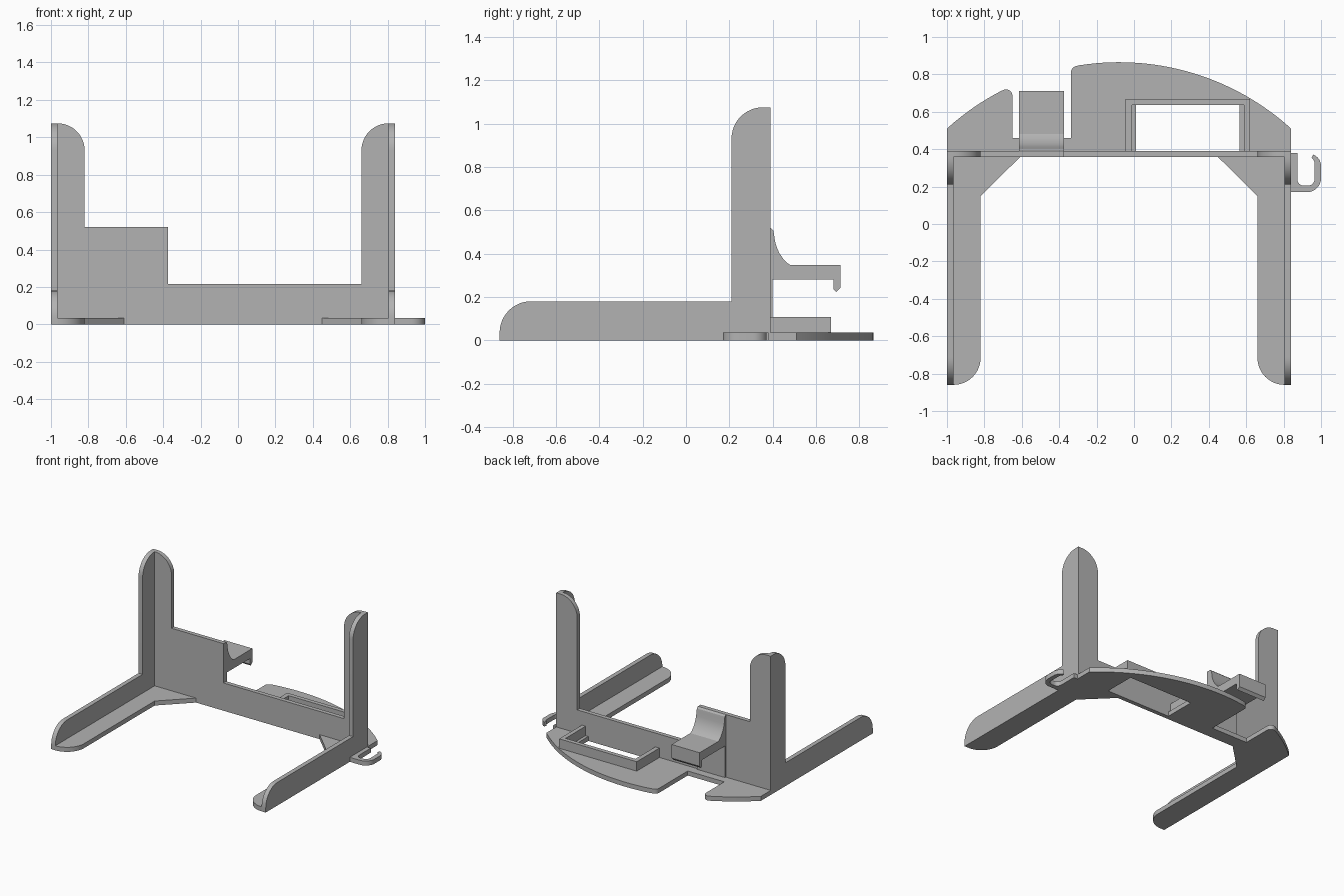
import bpy, bmesh
from math import radians, cos, sin, sqrt

cube = bpy.data.objects.get("Cube")
if cube:
    bpy.data.objects.remove(cube, do_unlink=True)

grey = bpy.data.materials.new("plain grey")
grey.use_nodes = True
COLOUR = (0.45, 0.45, 0.45, 1)
grey.diffuse_color = COLOUR
grey.node_tree.nodes["Principled BSDF"].inputs["Base Color"].default_value = COLOUR

# Main dimensions
T = 0.035                     # sheet thickness
MID = -0.08                   # mirror plane of the frame
LEFT, RIGHT = -1.0, 0.84      # outer faces of the two walls
FRONT, PLATE, BACK = -0.86, 0.357, 0.39
ARM, HIGH, LOW = 0.18, 1.075, 0.18
R = ARM - T                   # rounded ends


def arc(cx, cy, r, start, end, steps=12):
    """Points along a circular arc, angles in degrees."""
    angles = [radians(start + (end - start) * i / steps) for i in range(steps + 1)]
    return [(cx + r * cos(a), cy + r * sin(a)) for a in angles]


def mirror(points):
    return [(2 * MID - x, y) for x, y in reversed(points)]


def prism(name, outline, axis, lo, hi):
    """Extrude a flat outline along one axis from lo to hi."""
    place = {"x": lambda p: (lo, p[0], p[1]),
             "y": lambda p: (p[0], lo, p[1]),
             "z": lambda p: (p[0], p[1], lo)}[axis]
    shift = [(hi - lo) if axis == a else 0 for a in "xyz"]
    bm = bmesh.new()
    face = bm.faces.new([bm.verts.new(place(p)) for p in outline])
    new = bmesh.ops.extrude_face_region(bm, geom=[face])["geom"]
    bmesh.ops.translate(bm, vec=shift, verts=[v for v in new if isinstance(v, bmesh.types.BMVert)])
    bmesh.ops.recalc_face_normals(bm, faces=bm.faces)
    mesh = bpy.data.meshes.new(name)
    bm.to_mesh(mesh)
    bm.free()
    mesh.materials.append(grey)
    obj = bpy.data.objects.new(name, mesh)
    bpy.context.collection.objects.link(obj)
    bpy.ops.object.select_all(action="DESELECT")
    obj.select_set(True)
    bpy.context.view_layer.objects.active = obj
    bpy.ops.object.shade_smooth_by_angle(angle=radians(30))
    return obj


# L-shaped side walls with rounded tips
wall = ([(BACK, 0), (FRONT, 0)] + arc(FRONT + R, LOW - R, R, 180, 90)
        + [(BACK - ARM, LOW)] + arc(BACK - T, HIGH - R, R, 180, 90) + [(BACK, HIGH)])
prism("right_side_wall", wall, "x", LEFT, LEFT + T)
prism("left_side_wall", wall, "x", RIGHT - T, RIGHT)

# Back plate with two rounded uprights and a stepped middle
upright = arc(LEFT + T, HIGH - R, R, 90, 0)
plate = ([(LEFT + T, 0)] + upright + [(LEFT + ARM, 0.52), (-0.375, 0.52), (-0.375, 0.215),
         (RIGHT - ARM, 0.215)] + mirror(upright) + [(RIGHT - T, 0)])
prism("back_plate", plate, "y", PLATE, BACK)

# Floor flanges along the arms, with corner gussets
flange = ([(LEFT + T, PLATE), (LEFT + T, FRONT)] + arc(LEFT + T, FRONT + R, R, -90, 0)
          + [(LEFT + ARM, 0.15), (-0.61, PLATE)])
prism("right_floor_flange", flange, "z", 0, T)
prism("left_floor_flange", mirror(flange), "z", 0, T)

# Curved rear shelf, notched under the clip and open inside the tray
BOW, BOW_Y = 1.37, -0.505


def bow(x0, x1, steps):
    xs = [x0 + (x1 - x0) * i / steps for i in range(steps + 1)]
    return [(x, BOW_Y + sqrt(BOW ** 2 - (x - MID) ** 2)) for x in xs]


shelf = ([(LEFT, BACK)] + bow(LEFT, -0.71, 8) + arc(-0.685, 0.685, 0.035, 100, 0, 6)
         + [(-0.65, 0.46), (-0.337, 0.46)] + arc(-0.302, 0.81, 0.035, 180, 100, 6)
         + bow(-0.29, RIGHT, 28)
         + [(RIGHT, BACK), (0.565, BACK), (0.565, 0.635), (0.01, 0.635), (0.01, BACK)])
prism("rear_shelf", shelf, "z", 0, T)

# Raised rim around the opening
rim = [(-0.045, BACK), (-0.045, 0.668), (0.62, 0.668), (0.62, BACK),
       (0.588, BACK), (0.588, 0.635), (-0.01, 0.635), (-0.01, BACK)]
prism("opening_rim", rim, "z", T, 0.108)

# Rear clip with a swept top and a downturned lip
clip = [(BACK, T), (0.4, T), (0.4, 0.28), (0.68, 0.28), (0.68, 0.237), (0.693, 0.222),
        (0.712, 0.242), (0.712, 0.347), (0.482, 0.347), (0.465, 0.358), (0.447, 0.378),
        (0.432, 0.4), (0.42, 0.425), (0.411, 0.455), (0.406, 0.49), (0.402, 0.508), (BACK, 0.52)]
prism("rear_clip", clip, "x", -0.615, -0.375)

# Small cable hook on the outer left side
hook = ([(RIGHT, 0.38), (0.873, 0.38)] + arc(0.908, 0.24, 0.035, 180, 270, 6)
        + arc(0.93, 0.24, 0.035, 270, 360, 6) + arc(0.93, 0.325, 0.035, 0, 55, 5)
        + arc(0.935, 0.31, 0.065, 70, 0, 8) + arc(0.925, 0.245, 0.075, 0, -90, 8)
        + [(RIGHT, 0.17)])
prism("cable_hook", hook, "z", 0, T)
